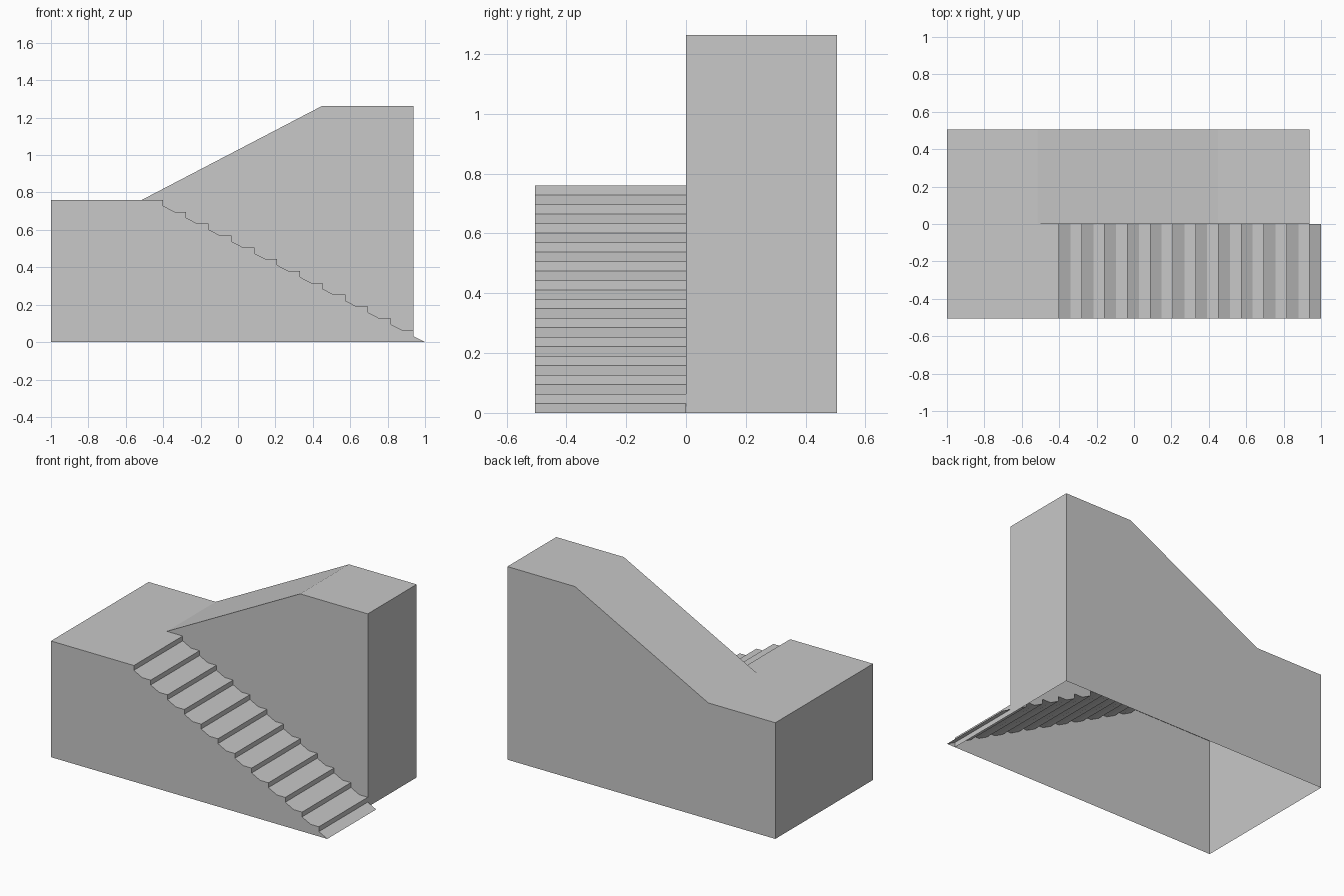
import bpy
import bmesh

cube = bpy.data.objects.get("Cube")
if cube:
    bpy.data.objects.remove(cube, do_unlink=True)

grey = bpy.data.materials.new("plain grey")
grey.use_nodes = True
colour = (0.58, 0.58, 0.58, 1)
grey.diffuse_color = colour
for node in grey.node_tree.nodes:
    if node.type == "BSDF_PRINCIPLED":
        node.inputs["Base Color"].default_value = colour

# Main dimensions
HALF = 0.505
LANDING = 0.76
TOP = 1.263
STEPS = 12
STAIR_X = -0.4
RUN = (1 - STAIR_X) / (STEPS - 0.5)
RISE = LANDING / STEPS
END_X = 1 - RUN / 2


def finish(name, bm):
    mesh = bpy.data.meshes.new(name)
    bm.to_mesh(mesh)
    bm.free()
    mesh.materials.append(grey)
    obj = bpy.data.objects.new(name, mesh)
    bpy.context.collection.objects.link(obj)
    return obj


def sheet(name, profile, y0, y1):
    """Sweep an open x-z profile along y."""
    bm = bmesh.new()
    near = [bm.verts.new((x, y0, z)) for x, z in profile]
    far = [bm.verts.new((x, y1, z)) for x, z in profile]
    for i in range(len(profile) - 1):
        bm.faces.new((near[i], near[i + 1], far[i + 1], far[i]))
    return finish(name, bm)


def wall(name, outline, y):
    """Fill an x-z outline as one upright flat face."""
    bm = bmesh.new()
    bm.faces.new([bm.verts.new((x, y, z)) for x, z in outline])
    return finish(name, bm)


# Stair line: short riser, sloped half tread, flat half tread
stairs = []
for i in range(STEPS):
    x, z = STAIR_X + i * RUN, LANDING - i * RISE
    stairs += [(x, z), (x, z - RISE / 2), (x + RUN / 2, z - RISE)]

left_end = [(-1, 0), (-1, LANDING)]
ramp = [(-0.515, LANDING), (0.45, TOP), (END_X, TOP)]
stair_profile = left_end + stairs
ramp_profile = left_end + ramp + [(END_X, 0)]

# Hollow shells, open underneath
sheet("landing_and_stairs", stair_profile, -HALF, 0)
sheet("landing_and_ramp", ramp_profile, 0, HALF)
sheet("bottom_riser", [(END_X, RISE / 2), (END_X, 0)], -HALF, 0)

# Side walls
wall("front_wall", stair_profile[::-1], -HALF)
wall("back_wall", ramp_profile, HALF)

# Wall rising beside the stairs, following the step line
step_edge = [p for p in stairs if p[0] < END_X + 0.001 and p[1] > RISE * 0.75]
wall("stair_side_wall", step_edge + ramp[::-1], 0)
